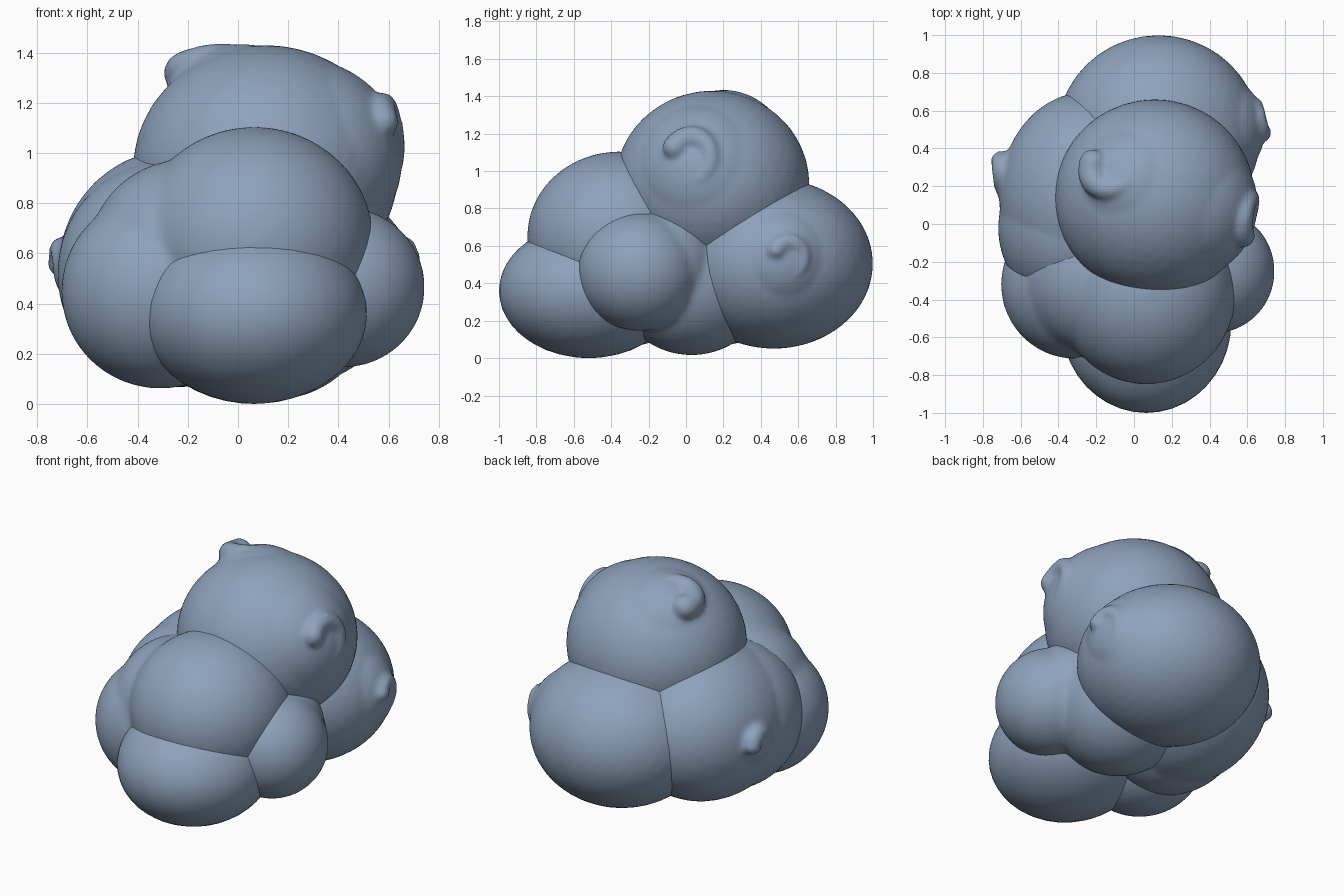
import bpy
import math
from mathutils import Vector

cube = bpy.data.objects.get("Cube")
if cube:
    bpy.data.objects.remove(cube, do_unlink=True)

# Single storm-blue material
cloud_blue = bpy.data.materials.new("cloud_blue")
cloud_blue.use_nodes = True
colour = (0.27, 0.36, 0.50, 1)
cloud_blue.diffuse_color = colour
cloud_blue.node_tree.nodes["Principled BSDF"].inputs["Base Color"].default_value = colour


def select(objects):
    bpy.ops.object.select_all(action='DESELECT')
    for ob in objects:
        ob.select_set(True)
    bpy.context.view_layer.objects.active = objects[0]


def ball(name, centre, radii):
    """Smooth ellipsoid."""
    bpy.ops.mesh.primitive_ico_sphere_add(subdivisions=4, radius=1, location=centre)
    ob = bpy.context.object
    ob.name = name
    ob.scale = radii
    bpy.ops.object.transform_apply(location=True, rotation=True, scale=True)
    ob.data.materials.append(cloud_blue)
    bpy.ops.object.shade_smooth()
    return ob


def curl(centre, radii, facing, start, end, size, thick, mound):
    """Hooked ridge hugging an ellipsoid, over a low mound."""
    centre, n = Vector(centre), Vector(facing).normalized()

    def surface(d):
        return d / math.sqrt(sum((a / r) ** 2 for a, r in zip(d, radii)))

    hub = surface(n)
    up = (Vector((0, 0, 1)) - n * n.z).normalized()
    right = up.cross(n)
    steps = 14
    data = bpy.data.curves.new("curl", 'CURVE')
    data.dimensions = '3D'
    data.bevel_depth = thick
    data.bevel_resolution = 3
    data.use_fill_caps = True
    spline = data.splines.new('POLY')
    spline.points.add(steps)
    for i, point in enumerate(spline.points):
        t = i / steps
        a = math.radians(start + (end - start) * t)
        reach = size * (1.3 - 0.55 * t)
        p = surface(hub + right * math.cos(a) * reach + up * math.sin(a) * reach)
        p += n * thick * (0.5 * t - 0.2)
        point.co = (*(centre + p), 1)
        point.radius = min(0.3 + t, 1)
    ob = bpy.data.objects.new("curl", data)
    bpy.context.collection.objects.link(ob)
    select([ob])
    bpy.ops.object.convert(target='MESH')
    ob = bpy.context.object
    tip = ball("tip", centre + p, (thick,) * 3)
    base = ball("mound", centre + hub - n * (mound - 0.03), (mound,) * 3)
    return [ob, tip, base]


def blend(parts, passes):
    """Fuse parts into one soft skin."""
    select(parts)
    bpy.ops.object.join()
    ob = bpy.context.object
    skin = ob.modifiers.new("skin", 'REMESH')
    skin.mode = 'VOXEL'
    skin.voxel_size = 0.016
    skin.use_smooth_shade = True
    soft = ob.modifiers.new("soften", 'SMOOTH')
    soft.factor = 0.5
    soft.iterations = passes
    select([ob])
    bpy.ops.object.convert(target='MESH')
    bpy.ops.object.shade_smooth()


ball("lower_front_puff", (0.065, -0.52, 0.36), (0.45, 0.48, 0.36))

# Left side puff flowing back into the underside puff
blend([ball("left_side_puff", (0.42, -0.25, 0.465), (0.325, 0.33, 0.32)),
       ball("left_saddle", (0.35, -0.13, 0.51), (0.29, 0.3, 0.3)),
       ball("underside_puff", (0.14, 0.03, 0.42), (0.41, 0.42, 0.405))], 14)

# Upper front puff sloping down into the right front puff
blend([ball("upper_front_puff", (0.065, -0.36, 0.65), (0.475, 0.49, 0.455)),
       ball("shoulder", (-0.21, -0.28, 0.59), (0.39, 0.41, 0.385)),
       ball("right_front_puff", (-0.31, -0.32, 0.45), (0.395, 0.395, 0.39))], 20)

# Puffs with curls: (centre, radii) bodies, then
# facing, start angle, end angle, size, thickness, mound
curled = {
    "top_puff": ([((0.11, 0.14, 0.93), (0.53, 0.52, 0.5))], [
        ((0.5, -0.13, 0.155), -110, 150, 0.12, 0.065, 0.4),
        ((-0.42, 0.28, 0.72), 130, -70, 0.12, 0.075, 0.35)]),
    "back_puff": ([((0.13, 0.47, 0.505), (0.54, 0.53, 0.455))], [
        ((0.54, 0.07, 0.04), -140, 150, 0.09, 0.05, 0.3)]),
    "right_side_puff": ([((-0.25, 0.14, 0.54), (0.465, 0.56, 0.475)),
                         ((-0.27, -0.02, 0.52), (0.45, 0.46, 0.455))], [
        ((-0.46, 0.14, 0.01), -60, 170, 0.07, 0.055, 0.2)]),
}
for name, (bodies, curls) in curled.items():
    parts = [ball(name, *body) for body in bodies]
    for c in curls:
        parts += curl(*bodies[0], *c)
    blend(parts, 5)
